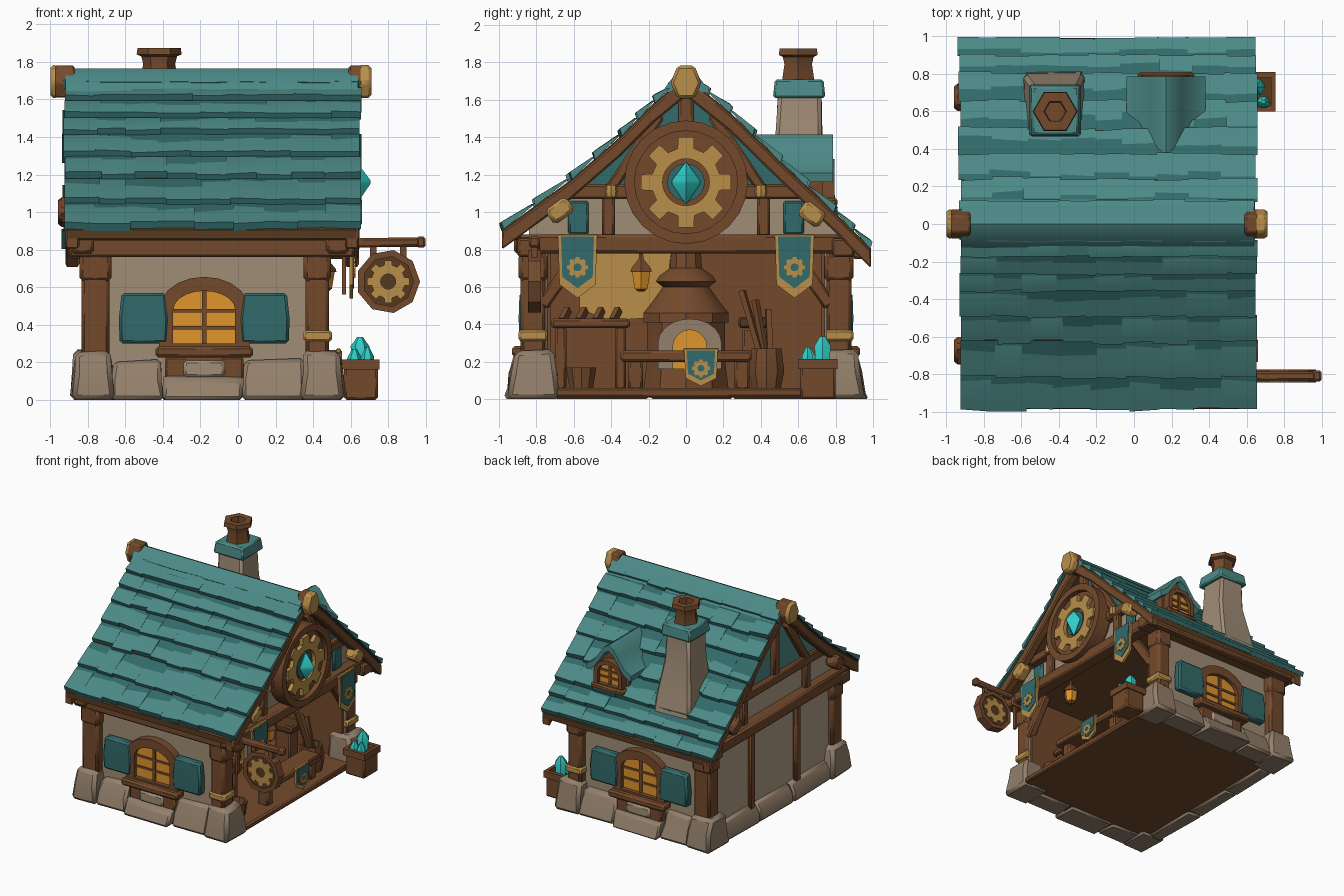
import bpy, bmesh, math, random
from mathutils import Vector

if "Cube" in bpy.data.objects:
    bpy.data.objects.remove(bpy.data.objects["Cube"])
random.seed(4)

def material(name, hexa):
    lin = lambda c: c / 12.92 if c <= 0.04045 else ((c + 0.055) / 1.055) ** 2.4
    m = bpy.data.materials.new(name)
    m.diffuse_color = [lin(int(hexa[i:i + 2], 16) / 255) for i in (0, 2, 4)] + [1]
    m.use_nodes = True
    m.node_tree.nodes["Principled BSDF"].inputs["Base Color"].default_value = m.diffuse_color
    return m
TEAL, DTEAL, WOOD, DWOOD, STONE, PLASTER, GOLD, GLOW, CYAN, PALE = [material(*a) for a in (
    ("teal tile", "4c8a87"), ("dark teal", "326a6a"), ("wood", "744a2c"), ("dark wood", "57391f"),
    ("stone", "94806b"), ("plaster", "a08d76"), ("gold", "b98f4a"), ("window glow", "e0952c"),
    ("crystal cyan", "30cfca"), ("pale plaster", "b09e87"))]

def mesh(name, verts, faces, mats, bevel=0, idx=None):
    me = bpy.data.meshes.new(name)
    me.from_pydata([tuple(v) for v in verts], [], faces)
    for m in (mats if isinstance(mats, list) else [mats]):
        me.materials.append(m)
    if idx:
        me.polygons.foreach_set("material_index", idx)
    bm = bmesh.new(); bm.from_mesh(me)
    bmesh.ops.recalc_face_normals(bm, faces=bm.faces)
    bm.to_mesh(me); bm.free()
    ob = bpy.data.objects.new(name, me)
    bpy.context.collection.objects.link(ob)
    if bevel:
        b = ob.modifiers.new("bevel", 'BEVEL'); b.width = bevel; b.segments = 1
    return ob

def tube(name, rings, mat, bevel=0, idx=None):
    """Skin a stack of equal rings and cap both ends."""
    n = len(rings[0])
    f = [(k*n+i, k*n+(i+1) % n, (k+1)*n+(i+1) % n, (k+1)*n+i) for k in range(len(rings)-1) for i in range(n)]
    f += [tuple(range(n)), tuple(range((len(rings)-1)*n, len(rings)*n))]
    return mesh(name, [v for r in rings for v in r], f, mat, bevel, idx)

def loft(name, rects, mat, bevel=.015, jit=0):
    r = lambda: random.uniform(-jit, jit)
    return tube(name, [[(x+r(), y+r(), max(0, z+(r() if z > .01 else 0))) for x, y in
                ((a, c), (b, c), (b, d), (a, d))] for a, b, c, d, z in rects], mat, bevel)

def box(name, x0, x1, y0, y1, z0, z1, mat, bevel=.012, jit=0):
    return loft(name, [(x0, x1, y0, y1, z0), (x0, x1, y0, y1, z1)], mat, bevel, jit)

def beam(name, p, q, w, d, mat, bevel=.012):
    p, q = Vector(p), Vector(q)
    R = (q-p).to_track_quat('Z', 'Y')
    c = [R @ Vector((i*w/2, j*d/2, 0)) for i, j in ((-1, -1), (1, -1), (1, 1), (-1, 1))]
    return tube(name, [[p+v for v in c], [q+v for v in c]], mat, bevel)

def place(axis, u, v, a):
    return {'x': (a, u, v), 'y': (u, a, v), 'z': (u, v, a)}[axis]

def plate(name, pts, axis, a, b, mat, bevel=0):
    return tube(name, [[place(axis, u, v, t) for u, v in pts] for t in (a, b)], mat, bevel)

def ring(name, outer, inner, axis, a, b, mat):
    n = len(outer)
    loops = [[place(axis, u, v, t) for u, v in P] for P, t in ((outer, a), (outer, b), (inner, b), (inner, a))]
    f = [(k*n+i, k*n+(i+1) % n, (k+1) % 4*n+(i+1) % n, (k+1) % 4*n+i) for k in range(4) for i in range(n)]
    return mesh(name, [v for l in loops for v in l], f, mat)

def circle(cu, cv, r, n=24, ph=0):
    return [(cu+r*math.cos(ph+2*math.pi*i/n), cv+r*math.sin(ph+2*math.pi*i/n)) for i in range(n)]

def gear(cu, cv, ro, ri, teeth=8):
    return [(cu+r*math.cos(t), cv+r*math.sin(t)) for k in range(teeth) for o, r in
            ((-.3, ri), (-.22, ro), (.22, ro), (.3, ri)) for t in [2*math.pi*(k+o)/teeth]]

def lathe(name, cx, cy, prof, n, mat):
    return tube(name, [[(x, y, z) for x, y in circle(cx, cy, r, n)] for r, z in prof], mat)

# ---- roof: overlapping shingle courses on both slopes ----
SLOPES = {-1: [(0, 1.76), (-.17, 1.62), (-.35, 1.44), (-.62, 1.205), (-.985, .94)],
          1: [(0, 1.76), (.235, 1.57), (.5, 1.31), (.8, 1.03), (.99, .84)]}
def on_roof(P, t):
    k = min(int(t*4), 3)
    a, b = Vector(P[k]), Vector(P[k+1])
    return a + (b-a)*(t*4-k)
def strip(P, o1, o2):
    return [(y, z+o1) for y, z in P] + [(y, z+o2) for y, z in reversed(P)]
N = 8
for s, P in SLOPES.items():
    plate("roof_deck", strip(P, -.035, -.08), 'x', -.91, .63, DWOOD)
    for x0, x1 in ((.57, .645), (-.92, -.845)):
        plate("gable_rafter", strip(P, -.045, -.14), 'x', x0, x1, WOOD, .01)
    V, F, M = [], [], []
    for i in range(N):
        xs = [-.93+1.58*k/9 + random.uniform(-.03, .03)*(0 < k < 9) for k in range(10)]
        xs[0] += random.uniform(-.01, .01); xs[9] += random.uniform(-.01, .01)
        for k in range(9):
            low, dark = random.uniform(0, .12), random.uniform(.08, .42)
            if s > 0 and 3 <= i <= 6 and k < 6:      # darker patch round chimney and dormer
                dark += .25
            n = len(V)
            for x in (xs[k], xs[k+1]):
                t1 = (i+1+low+random.uniform(-.04, .04))/N
                A, C = on_roof(P, i/N), on_roof(P, min(t1, 1.01))
                B = A.lerp(C, max(.14, dark+random.uniform(-.06, .06)))
                V += [(x, A.x, A.y-.025), (x, B.x, B.y-.012), (x, C.x, C.y+.01), (x, C.x-s*.012, C.y-.03)]
            F += [(n+j, n+(j+1) % 4, n+4+(j+1) % 4, n+4+j) for j in range(4)] + [(n, n+1, n+2, n+3), (n+4, n+5, n+6, n+7)]
            M += [1 if i else 0, 0, 1, 1, 0, 0]
    mesh("roof_shingles", V, F, [TEAL, DTEAL], 0, M)
    y, z = P[-1]                                      # eave boards and wall plates
    box("eave_board", -.9, .62, y-s*.1, y-s*.03, z-.09, z-.02, WOOD)
    box("wall_plate", -.9, .62, s*.78, s*.9, .76, .86, WOOD)
plate("ridge_tiles", [(-.13, 1.64), (-.06, 1.735), (0, 1.765), (.06, 1.735), (.13, 1.64)], 'x', -.92, .64, TEAL)
hexa = [(-.045, 1.61), (.045, 1.61), (.08, 1.69), (.045, 1.78), (-.045, 1.78), (-.08, 1.69)]
for x0, x1, g0, g1 in ((.59, .67, .64, .71), (-.98, -.87, -1.0, -.96)):
    plate("ridge_end", hexa, 'x', x0, x1, WOOD, .01)
    plate("ridge_cap", [(y*1.03, 1.69+(z-1.69)*1.03) for y, z in hexa], 'x', g0, g1, GOLD, .015)

# ---- walls, floor, stone footing and posts ----
box("floor", -.82, .53, -.86, .86, .015, .06, WOOD)
box("ceiling", -.78, .5, -.82, .82, .83, .88, WOOD)
box("left_wall", -.8, -.72, -.8, .8, .02, .88, PALE)
box("left_lining", -.72, -.705, -.74, .74, .06, .83, WOOD, 0)
plate("amber_boards", [(-.57, .48), (-.4, .42), (-.12, .44), (-.08, .78), (-.57, .8)], 'x', -.706, -.69, GOLD)
for y0, y1 in ((-.7, -.2), (-.2, .25), (.25, .7)):
    loft("left_footing", [(-.87, -.74, y0, y1, 0), (-.86, -.74, y0, y1, .09), (-.82, -.74, y0, y1, .15)], STONE, .015, .01)
box("doorstep", .48, .56, -.7, .7, .01, .06, WOOD)
for s in (-1, 1):
    box("long_wall", -.8, .47, s*.74, s*.82, .02, .86, PLASTER)
    box("wall_lining", -.72, .46, s*.725, s*.74, .06, .83, WOOD, 0)
    xs = [-.68, -.4, .02, .36]
    for k in range(3):
        e = .94 + .03*(k == 1)
        loft("footing_stone", [(xs[k], xs[k+1], s*.74, s*e, 0), (xs[k], xs[k+1], s*.74, s*(e-.04), .11),
             (xs[k]+.01, xs[k+1]-.01, s*.74, s*.86, .21-.08*(k == 1))], STONE, .02, .012)
    for a, b in ((-.89, -.65), (.33, .57)):
        loft("corner_stone", [(a, b, s*.68, s*.96, 0), (a+.01, b-.01, s*.69, s*.94, .14),
             (a+.02, b-.03, s*.71, s*.91, .26)], STONE, .025, .012)
    for a, b in ((-.835, -.685), (.36, .485)):
        box("corner_post", a, b, s*.75, s*.885, .22, .8, WOOD, .018)
        box("post_head", a-.01, b+.01, s*.74, s*.895, .63, .78, WOOD, .02)
    box("post_band", .35, .5, s*.74, s*.895, .31, .37, GOLD)
    beam("open_side_brace", (.45, s*.77, .5), (.45, s*.56, .8), .07, .07, WOOD)

# ---- gables on both ends ----
for x, o in ((.5, 1), (-.8, -1)):
    plate("gable_wall", [(-.84, .86), (-.84, .95), (0, 1.66), (.84, .92), (.84, .86)], 'x', x-o*.06, x, PLASTER if o > 0 else PALE)
    plate("gable_teal", [(-.66, 1.07), (0, 1.64), (.66, 1.07)], 'x', x, x+o*.009, DTEAL if o > 0 else TEAL)
    box("tie_beam", x-o*.03, x+o*.09, -.92, .92, .78, .88, WOOD, .015)
    box("collar_beam", x-.01, x+o*.06, -.64, .64, 1.07, 1.15, WOOD)
    for s in (-1, 1):
        box("gable_stud", x, x+o*.05, s*.38, s*.45, .87, 1.1, WOOD)
        beam("gable_strut", (x+o*.03, s*.42, 1.1), (x+o*.03, s*.14, 1.52), .06, .06, WOOD)
        beam("rafter_clasp", (x+o*.11, s*.62, 1.03 + .02*(s < 0)), (x+o*.11, s*.73, .95 + .02*(s < 0)), .1, .1,
             GOLD if o > 0 else WOOD, .02)
        if o < 0:
            box("left_wall_post", x-.035, x, s*.3-.035, s*.3+.035, .1, .8, WOOD)
        else:
            lathe("gold_stud", x+.055, s*.4, [(.03, 1.08), (.035, 1.11), (.03, 1.145)], 8, GOLD)
            box("gable_cloth", x, x+.03, s*.52, s*.63, .88, 1.06, DTEAL)
    box("king_post", x, x+o*.05, -.04, .04, 1.1, 1.64, WOOD)

# ---- gear emblem with crystal ----
plate("emblem_disc", circle(0, 1.16, .31), 'x', .5, .6, WOOD)
ring("emblem_rim", circle(0, 1.16, .33), circle(0, 1.16, .275), 'x', .52, .64, WOOD)
ring("emblem_gear", gear(0, 1.16, .245, .185), circle(0, 1.16, .125, 32), 'x', .6, .632, GOLD)
plate("emblem_centre", circle(0, 1.16, .1), 'x', .6, .62, DTEAL)
lathe("emblem_crystal", .63, 0, [(.004, 1.045), (.075, 1.15), (.075, 1.17), (.004, 1.265)], 4, CYAN)

# ---- banners: gold border, teal cloth, small gear ----
def banner(cy, x, zt, w, h):
    shape = lambda k: [(cy-w*k, zt), (cy+w*k, zt), (cy+w*k*.92, zt-h*.78*k), (cy, zt-h*k), (cy-w*k*.92, zt-h*.78*k)]
    plate("banner_border", shape(1), 'x', x, x+.018, GOLD)
    plate("banner_cloth", shape(.84), 'x', x+.018, x+.024, DTEAL)
    ring("banner_gear", gear(cy, zt-h*.5, w*.54, w*.44), circle(cy, zt-h*.5, w*.2, 32), 'x', x+.024, x+.03, GOLD)
    beam("banner_rod", (x+.005, cy-w*1.05, zt), (x+.005, cy+w*1.05, zt), .025, .025, GOLD, .005)
for cy in (-.58, .58):
    banner(cy, .595, .87, .105, .33)
banner(.08, .53, .26, .09, .19)

# ---- arched windows with shutters, front and back ----
def arch(cx, z0, w, zs, rise, n=10):
    return [(cx+w, z0)] + [(cx+w*math.cos(math.pi*i/n), zs+rise*math.sin(math.pi*i/n)) for i in range(n+1)] + [(cx-w, z0)]
def window(cx, y, s, z0, w, zs, rise, f):
    ring("window_frame", arch(cx, z0-f*.5, w+f, zs, rise+f), arch(cx, z0, w, zs, rise), 'y', y, y+s*.065, WOOD)
    plate("window_glass", arch(cx, z0, w, zs, rise), 'y', y, y+s*.03, GLOW)
    box("window_mullion", cx-.012, cx+.012, y, y+s*.04, z0, zs+rise, WOOD, 0)
    for k in (.3, .62):
        z = z0+(zs+rise-z0)*k
        box("window_bar", cx-w, cx+w, y, y+s*.038, z-.009, z+.009, WOOD, 0)
for s in (-1, 1):
    cx, y = -.18, s*.82
    window(cx, y, s, .3, .165, .48, .1, .075)
    for a, b in ((-.63, -.375), (.015, .27)):
        loft("shutter", [(a, b, y, y+s*.07, .3), (a-.005, b+.005, y, y+s*.075, .43), (a+.01, b-.01, y, y+s*.07, .57)], DTEAL, .015)
    box("window_sill", -.44, .08, y, s*.93, .225, .285, WOOD, .015)
    box("sill_apron", -.39, .03, y, s*.885, .1, .23, WOOD)
    box("sill_stone", -.3, -.06, y, s*.9, .11, .22, PLASTER, .025)

# ---- dormer on the back slope ----
out = [(-.25, 1.21), (-.17, 1.25), (-.1, 1.33), (-.05, 1.39), (0, 1.415), (.05, 1.39), (.1, 1.33), (.17, 1.25), (.25, 1.21)]
plate("dormer_roof", [(.17+u*.84, v) for u, v in out] + [(.17+u*.8, v-.05) for u, v in reversed(out)], 'y', .36, .785, TEAL)
plate("dormer_wall", [(.02, .98), (.32, .98), (.32, 1.2), (.17, 1.37), (.02, 1.2)], 'y', .42, .73, WOOD)
window(.17, .73, 1, 1.08, .095, 1.17, .08, .035)
box("dormer_sill", .02, .32, .71, .81, 1.03, 1.075, WOOD)

# ---- chimney ----
loft("chimney_stack", [(-.6, -.26, .45, .82, .94), (-.585, -.27, .46, .79, 1.12), (-.54, -.3, .48, .73, 1.4),
     (-.53, -.31, .49, .72, 1.63)], PLASTER, .02, .005)
loft("chimney_collar", [(-.56, -.28, .465, .745, 1.61), (-.545, -.295, .475, .735, 1.71)], TEAL, .012)
lathe("chimney_pot", -.42, .6, [(.1, 1.7), (.085, 1.79), (.095, 1.83), (.12, 1.84), (.115, 1.875), (.06, 1.875), (.055, 1.76)], 6, WOOD)

# ---- hanging sign ----
beam("sign_arm", (.45, -.81, .835), (.99, -.81, .84), .05, .05, WOOD)
box("sign_arm_end", .95, 1.0, -.84, -.78, .81, .87, WOOD)
beam("sign_brace", (.565, -.81, .56), (.565, -.81, .82), .02, .03, WOOD, 0)
for x in (.72, .88):
    beam("sign_hanger", (x, -.81, .72), (x, -.81, .83), .035, .03, WOOD, 0)
plate("sign_board", circle(.8, .63, .15, 9), 'y', -.835, -.785, DWOOD)
ring("sign_rim", circle(.8, .63, .17, 9), circle(.8, .63, .135, 9), 'y', -.845, -.775, WOOD)
for y0, y1 in ((-.843, -.835), (-.785, -.777)):
    ring("sign_gear", gear(.8, .63, .115, .09), circle(.8, .63, .04, 32), 'y', y0, y1, GOLD)

# ---- crystal crate by the entrance ----
box("crate", .565, .745, .61, .8, 0, .18, WOOD)
ring("crate_rim", [(.555, .6), (.755, .6), (.755, .81), (.555, .81)], [(.58, .63), (.73, .63), (.73, .78), (.58, .78)], 'z', .16, .215, WOOD)
box("crate_soil", .57, .74, .62, .79, .15, .185, DWOOD, 0)
for x, y, h, r in ((.65, .73, .335, .05), (.69, .65, .28, .035), (.62, .66, .27, .04)):
    lathe("crate_crystal", x, y, [(r*.8, .15), (r, h-.05), (r*.3, h)], 6, CYAN)

# ---- forge, bench and workshop things ----
lathe("forge_base", -.25, 0, [(.24, .05), (.22, .2), (.22, .42)], 10, WOOD)
lathe("forge_hood", -.25, 0, [(.24, .41), (.24, .46), (.19, .52), (.13, .6), (.17, .63), (.15, .66), (.09, .7), (.08, .84)], 10, WOOD)
ring("forge_arch", arch(.02, .16, .17, .3, .13), arch(.02, .16, .09, .28, .09), 'x', -.06, .01, STONE)
plate("forge_fire", arch(.02, .16, .1, .28, .1), 'x', -.06, -.02, GLOW)
box("counter_top", .36, .53, -.35, .35, .2, .26, WOOD)
for y in (-.27, .3):
    box("counter_leg", .4, .49, y-.04, y+.04, .05, .21, WOOD)
box("side_bench", -.3, .25, -.72, -.3, .38, .43, WOOD)
for x, y in ((-.25, -.35), (.2, -.35), (.2, -.67), (-.25, -.67)):
    box("bench_leg", x-.03, x+.03, y-.03, y+.03, .05, .39, WOOD)
for k in range(4):
    beam("bench_tool", (.15, -.66+k*.09, .42), (.1, -.63+k*.09, .48), .03, .04, WOOD, 0)
lathe("bucket", .38, -.56, [(.065, .05), (.085, .17), (.07, .17), (.06, .1)], 10, WOOD)
lathe("barrel", .38, .43, [(.08, .05), (.1, .15), (.085, .27), (.07, .27), (.07, .22)], 10, WOOD)
for k in range(3):
    beam("barrel_tool", (.38, .41+.02*k, .2), (.33, .3+.07*k, .58-.05*k), .03, .03, WOOD, 0)
box("anvil", .1, .3, .28, .44, .38, .44, DWOOD)
box("anvil_block", .13, .27, .3, .42, .05, .38, WOOD)
lathe("lantern_glass", .46, -.24, [(.04, .59), (.055, .68)], 6, GLOW)
lathe("lantern_cap", .46, -.24, [(.065, .68), (.06, .7), (.015, .75), (.01, .8)], 6, WOOD)
lathe("lantern_base", .46, -.24, [(.02, .575), (.042, .595)], 6, WOOD)

# soften gentle edges, keep hard ones
bpy.ops.object.select_all(action='SELECT')
bpy.context.view_layer.objects.active = bpy.context.scene.objects[0]
bpy.ops.object.shade_smooth_by_angle(angle=math.radians(35))
